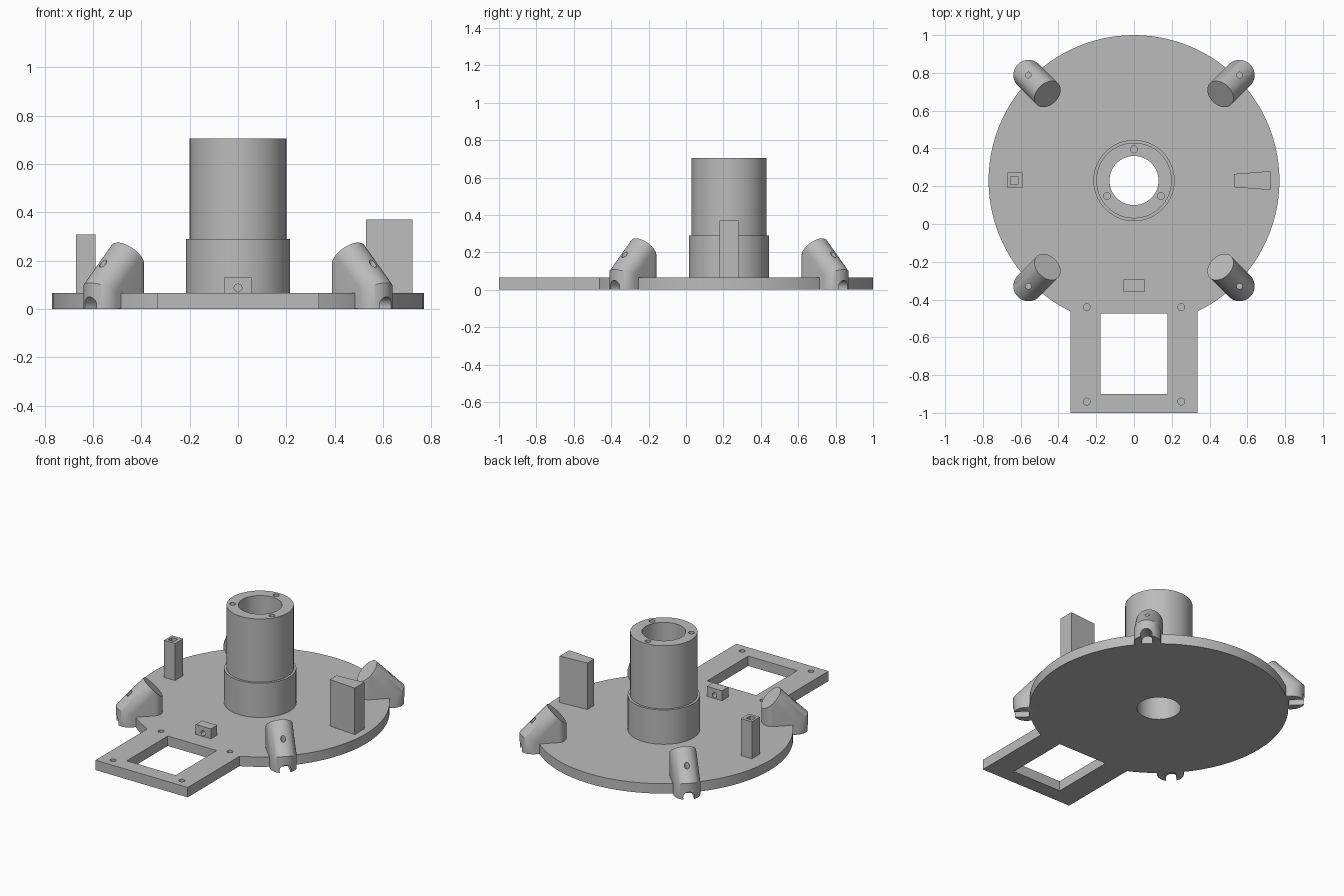
import bpy, bmesh
from math import sin, cos, pi, radians, sqrt, asin
from mathutils import Vector, Matrix

old = bpy.data.objects.get("Cube")
if old:
    bpy.data.objects.remove(old, do_unlink=True)

grey = bpy.data.materials.new("plain grey")
grey.use_nodes = True
colour = (0.5, 0.5, 0.5, 1)
grey.diffuse_color = colour
grey.node_tree.nodes["Principled BSDF"].inputs["Base Color"].default_value = colour

CY = 0.23         # centre of the round base in y
R = 0.77          # base radius
T = 0.065         # base thickness
BORE = 0.13
SEG = 96


def finish(name, bm):
    bmesh.ops.recalc_face_normals(bm, faces=bm.faces)
    mesh = bpy.data.meshes.new(name)
    bm.to_mesh(mesh)
    bm.free()
    mesh.materials.append(grey)
    ob = bpy.data.objects.new(name, mesh)
    bpy.context.collection.objects.link(ob)
    return ob


def prism(name, outline, z0, z1):
    bm = bmesh.new()
    face = bm.faces.new([bm.verts.new((x, y, z0)) for x, y in outline])
    top = bmesh.ops.extrude_face_region(bm, geom=[face])["geom"]
    verts = [v for v in top if isinstance(v, bmesh.types.BMVert)]
    bmesh.ops.translate(bm, verts=verts, vec=(0, 0, z1 - z0))
    return finish(name, bm)


def box(name, x0, x1, y0, y1, z0, z1):
    return prism(name, [(x0, y0), (x1, y0), (x1, y1), (x0, y1)], z0, z1)


def rod(name, start, end, radius, seg=32):
    a, b = Vector(start), Vector(end)
    turn = (b - a).to_track_quat('Z', 'Y').to_matrix().to_4x4()
    bm = bmesh.new()
    bmesh.ops.create_cone(bm, cap_ends=True, segments=seg, radius1=radius,
                          radius2=radius, depth=(b - a).length,
                          matrix=Matrix.Translation((a + b) / 2) @ turn)
    return finish(name, bm)


def cut(ob, cutters):
    for c in cutters:
        c.hide_render = True
        mod = ob.modifiers.new("cut", 'BOOLEAN')
        mod.operation = 'DIFFERENCE'
        mod.solver = 'EXACT'
        mod.object = c
        bpy.context.view_layer.objects.active = ob
        bpy.ops.object.modifier_apply(modifier=mod.name)
        bpy.data.objects.remove(c, do_unlink=True)


def smooth(ob):
    bpy.ops.object.select_all(action='DESELECT')
    ob.select_set(True)
    bpy.context.view_layer.objects.active = ob
    bpy.ops.object.shade_smooth_by_angle(angle=radians(30))


# Base: round plate with a rectangular tongue at the front
half = 0.335
gap = asin(half / R)
outline = [(-half, -1), (half, -1)]
for i in range(SEG + 1):
    a = -pi / 2 + gap + (2 * pi - 2 * gap) * i / SEG
    outline.append((R * cos(a), CY + R * sin(a)))
base = prism("base_plate", outline, 0, T)
cutters = [rod("bore", (0, CY, -0.1), (0, CY, 0.2), BORE, 64),
           box("window", -0.178, 0.178, -0.9, -0.475, -0.1, 0.2)]
for x in (-0.25, 0.25):
    for y in (-0.44, -0.94):
        cutters.append(rod("screw_hole", (x, y, 0.02), (x, y, 0.1), 0.018))
cut(base, cutters)
smooth(base)

# Tower: stepped hollow column, lathed
profile = [(BORE, T), (0.215, T), (0.215, 0.29), (0.2, 0.29), (0.2, 0.705), (BORE, 0.705)]
bm = bmesh.new()
rings = [[bm.verts.new((r * cos(2 * pi * i / SEG), CY + r * sin(2 * pi * i / SEG), z))
          for i in range(SEG)] for r, z in profile]
for k, ring in enumerate(rings):
    nxt = rings[(k + 1) % len(rings)]
    for i in range(SEG):
        j = (i + 1) % SEG
        bm.faces.new((ring[i], ring[j], nxt[j], nxt[i]))
tower = finish("tower", bm)
holes = []
for k in range(3):
    a = pi / 2 + 2 * pi * k / 3
    p = (0.165 * cos(a), CY + 0.165 * sin(a))
    holes.append(rod("tower_hole", (*p, 0.6), (*p, 0.8), 0.018))
cut(tower, holes)
smooth(tower)

# Small front block with a cross hole
front = box("front_block", -0.055, 0.055, -0.36, -0.295, T, 0.13)
cut(front, [rod("cross_hole", (0, -0.45, 0.087), (0, -0.2, 0.087), 0.016)])
smooth(front)

# Tapered post on one side, slim post with a top socket on the other
prism("tapered_post", [(0.53, 0.195), (0.722, 0.18), (0.722, 0.28), (0.53, 0.265)], T, 0.37)
post = box("slim_post", -0.67, -0.59, 0.19, 0.273, T, 0.308)
cut(post, [box("socket", -0.655, -0.613, 0.21, 0.252, 0.28, 0.35)])

# Four elbow feet leaning inwards on the diagonals
FR, AXIS = 0.08, 0.79          # tube radius, distance from the centre
KNEE, REACH = 0.075, 0.143     # height of the bend, inward run of the tilt
for name, sx, sy in (("back_left", 1, 1), ("back_right", -1, 1),
                     ("front_left", 1, -1), ("front_right", -1, -1)):
    out = Vector((sx, sy, 0)).normalized()
    side = Vector((-out.y, out.x, 0))
    mid = Vector((0, CY, 0))

    def at(r, s, z):
        return mid + out * r + side * s + Vector((0, 0, z))

    bm = bmesh.new()
    for i in range(48):
        a = 2 * pi * i / 48
        c, s = FR * cos(a), FR * sin(a)
        tilt = c / sqrt(2)
        bm.verts.new(at(AXIS + c, s, 0))
        if c > 0:
            bm.verts.new(at(AXIS + c, s, KNEE + c * 0.414))
        bm.verts.new(at(AXIS - REACH + tilt, s, KNEE + REACH + tilt))
        bm.verts.new(at(AXIS - REACH + tilt, s, 0.01))
    hull = bmesh.ops.convex_hull(bm, input=bm.verts)
    spare = {g for key in ("geom_interior", "geom_unused") for g in hull[key]
             if isinstance(g, bmesh.types.BMVert)}
    bmesh.ops.delete(bm, geom=list(spare), context='VERTS')
    bmesh.ops.dissolve_limit(bm, angle_limit=radians(0.5), verts=bm.verts, edges=bm.edges)
    foot = finish(name + "_foot", bm)
    cut(foot, [rod("foot_notch", at(0.775, 0, 0.015), at(1, 0, 0.015), 0.035),
               rod("foot_hole", at(AXIS, 0, 0.08), at(AXIS, 0, 0.4), 0.015)])
    smooth(foot)
